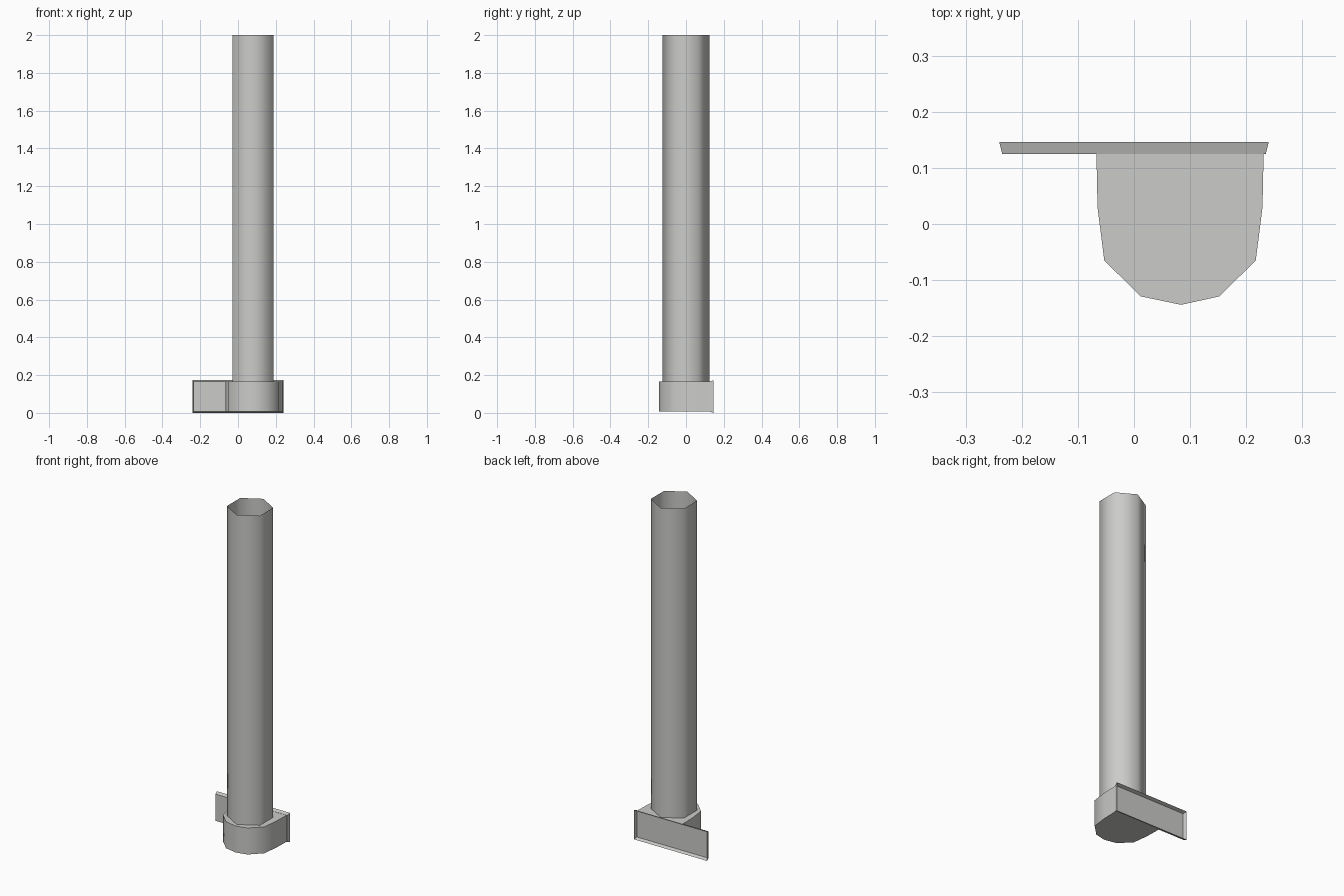
import bpy, bmesh, math

if "Cube" in bpy.data.objects:
    bpy.data.objects.remove(bpy.data.objects["Cube"])

grey = bpy.data.materials.new("light_grey")
grey.diffuse_color = (0.6, 0.6, 0.585, 1)
grey.use_nodes = True
grey.node_tree.nodes["Principled BSDF"].inputs["Base Color"].default_value = grey.diffuse_color


def loft(name, rings, caps, angle):
    """Skin closed rings (ordered counter-clockwise along the loft axis)."""
    bm = bmesh.new()
    rows = [[bm.verts.new(p) for p in ring] for ring in rings]
    n = len(rows[0])
    for a, b in zip(rows, rows[1:]):
        for i in range(n):
            j = (i + 1) % n
            bm.faces.new((a[i], a[j], b[j], b[i]))
    if caps[0]:
        bm.faces.new(rows[0][::-1])
    if caps[1]:
        bm.faces.new(rows[-1])
    me = bpy.data.meshes.new(name)
    bm.to_mesh(me)
    bm.free()
    me.materials.append(grey)
    me.shade_smooth()
    me.set_sharp_from_angle(angle=math.radians(angle))
    ob = bpy.data.objects.new(name, me)
    bpy.context.collection.objects.link(ob)
    return ob


# open hexagonal pole, smooth shaded
CX = 0.079
hexagon = [(CX + 0.125 * math.sin(k * math.pi / 3),
            -0.125 * math.cos(k * math.pi / 3)) for k in range(6)]
loft("pole", [[(x, y, z) for x, y in hexagon] for z in (0.165, 2.0)],
     (False, False), 65)

# rounded socket: half profile mirrored about its own centre line
BX = 0.082
half = [(0.07, -0.129), (0.135, -0.065), (0.147, 0.03), (0.149, 0.125)]
profile = ([(BX + 0.002, -0.144)] + [(BX + x, y) for x, y in half]
           + [(BX - x, y) for x, y in reversed(half)])
loft("socket", [[(x, y, z) for x, y in profile] for z in (0.008, 0.165)],
     (True, True), 50)


# shallow wall plate: tray flaring towards its open back
def rectangle(w, z0, z1, y):
    return [(-w, y, z0), (-w, y, z1), (w, y, z1), (w, y, z0)]


loft("wall_plate", [rectangle(0.235, 0.007, 0.166, 0.125),
                    rectangle(0.24, 0.0, 0.173, 0.146)], (True, False), 30)
